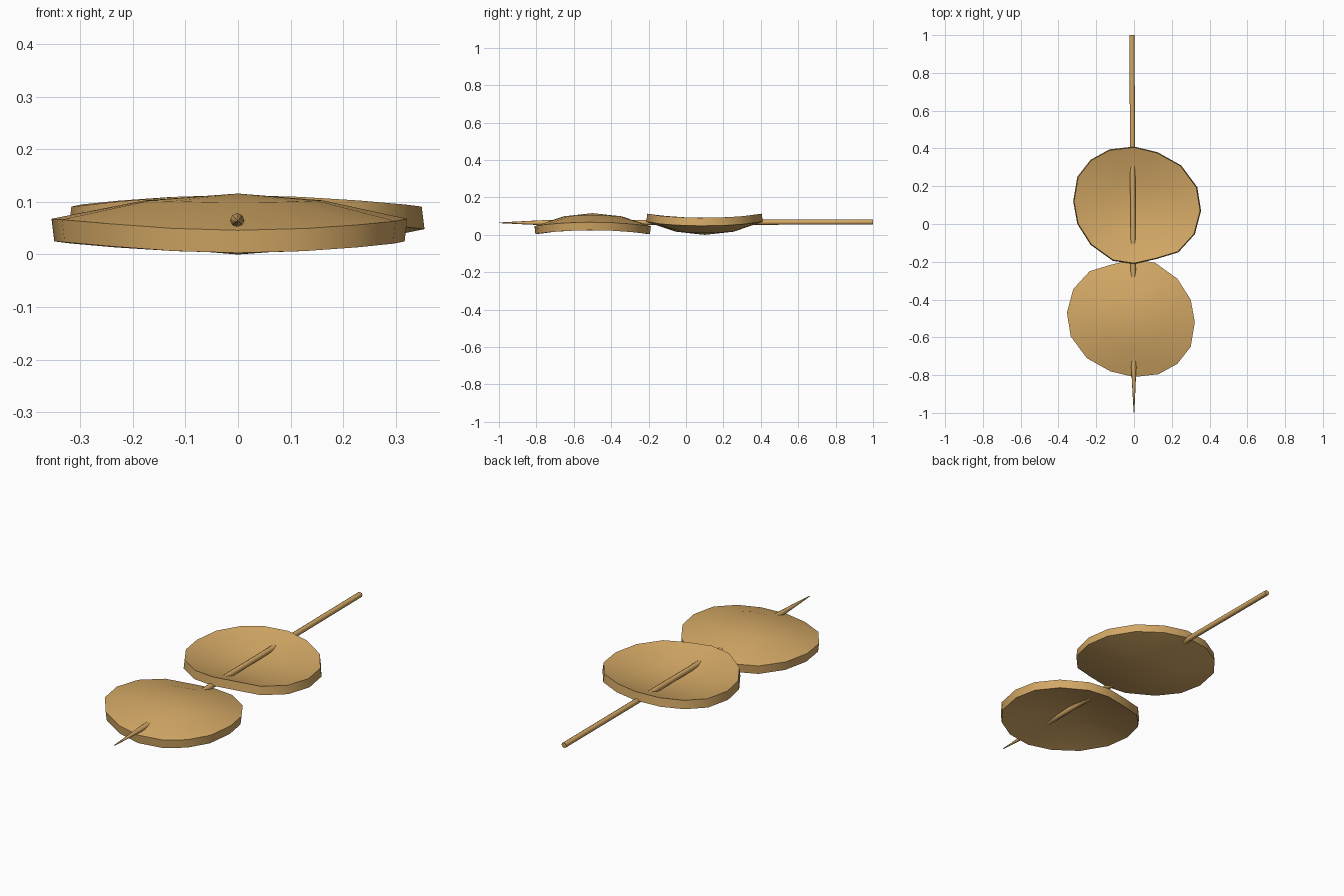
import bpy, bmesh, math
from mathutils import Vector

if "Cube" in bpy.data.objects:
    bpy.data.objects.remove(bpy.data.objects["Cube"])

wood = bpy.data.materials.new("tan wood")
wood.diffuse_color = (0.65, 0.39, 0.13, 1)
wood.use_nodes = True
wood.node_tree.nodes["Principled BSDF"].inputs["Base Color"].default_value = wood.diffuse_color

# Slightly irregular outline of a slice, relative to its centre
OUTLINE = [(0, -.31), (.13, -.295), (.23, -.24), (.30, -.15), (.322, -.02), (.30, .10),
           (.23, .21), (.112, .295), (0, .312), (-.12, .285), (-.235, .25), (-.322, .155),
           (-.355, .03), (-.335, -.095), (-.25, -.21), (-.125, -.28)]
THICK = 0.043
HEIGHT = 0.116


def finish(bm, name, angle):
    bmesh.ops.recalc_face_normals(bm, faces=bm.faces)
    me = bpy.data.meshes.new(name)
    bm.to_mesh(me)
    bm.free()
    ob = bpy.data.objects.new(name, me)
    bpy.context.collection.objects.link(ob)
    me.materials.append(wood)
    bpy.ops.object.select_all(action='DESELECT')
    ob.select_set(True)
    bpy.context.view_layer.objects.active = ob
    bpy.ops.object.shade_smooth_by_angle(angle=math.radians(angle))
    return ob


def bridge(bm, a, b):
    n = len(a)
    for i in range(n):
        bm.faces.new((a[i], a[(i + 1) % n], b[(i + 1) % n], b[i]))


def fan(bm, ring, tip):
    for i in range(len(ring)):
        bm.faces.new((ring[i], ring[(i + 1) % len(ring)], tip))


# Domed slice; the flipped one is its point reflection, which makes a bowl
def slice_part(name, cy, flipped):
    bm = bmesh.new()
    s = -1 if flipped else 1

    def vert(x, y, z):
        return bm.verts.new((s * x, cy + s * y, HEIGHT - z if flipped else z))

    rims = []
    for drop, k in ((0, 1), (THICK, .985)):
        rim, mid = [], []
        for x, y in OUTLINE:
            a = math.atan2(y, x)
            rim.append(vert(x * k, y * k, .057 + .011 * math.cos(2 * a) - drop))
            mid.append(vert(x * .5, y * .5, .101 + .002 * math.cos(2 * a) - drop))
        bridge(bm, rim, mid)
        fan(bm, mid, vert(0, 0, HEIGHT - drop))
        rims.append(rim)
    bridge(bm, *rims)
    return finish(bm, name, 35)


slice_part("front_slice", -0.5, False)
slice_part("back_slice", 0.1, True)

# Skewer stick with a long tapered point, leaning very slightly
bm = bmesh.new()
rings = []
for y, r in ((1, .0135), (-.76, .0135), (-.86, .009), (-.995, .002)):
    c = Vector((-.0055 - .0055 * y, y, .0665 + .002 * y))
    rings.append([bm.verts.new(c + Vector((r * math.cos(i * math.tau / 8), 0,
                                           r * math.sin(i * math.tau / 8))))
                  for i in range(8)])
for a, b in zip(rings, rings[1:]):
    bridge(bm, a, b)
bm.faces.new(rings[0])
fan(bm, rings[-1], bm.verts.new((0, -1, .0645)))
finish(bm, "skewer", 50)
